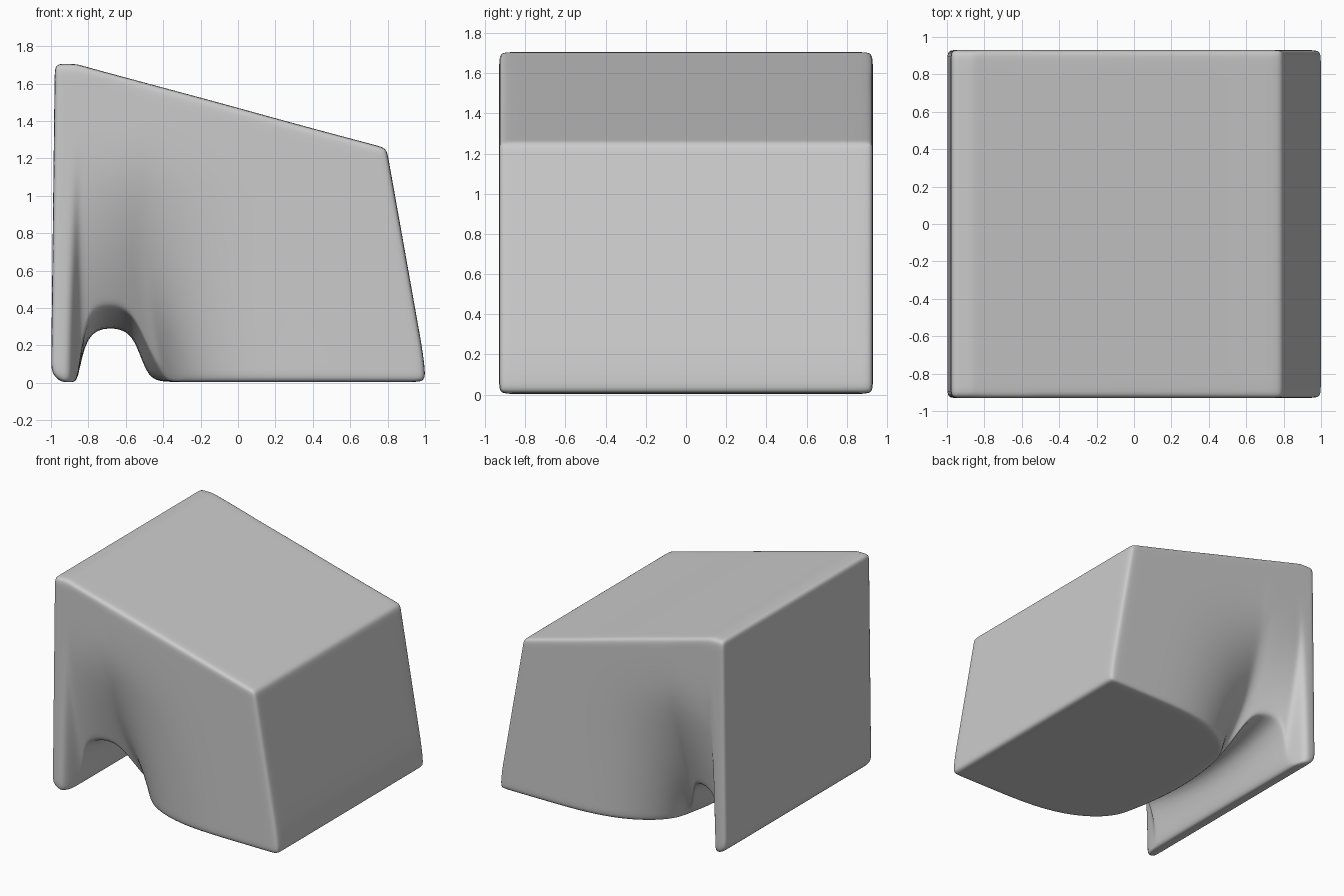
import bpy, bmesh, math

if "Cube" in bpy.data.objects:
    bpy.data.objects.remove(bpy.data.objects["Cube"])

# Lattice stations: tight pairs near the ends hold the rounded edges
XS = [-1, -.945, -.885, -.855, -.815, -.69, -.58, -.535, -.49, -.42, -.3, -.1, .2, .6, .93, 1]
TS = [-1, -.94, -.6, 0, .6, .94, 1]
VS = [0, .05, .14, .26, .4, .55, .7, .85, .955, 1]
FLOOR = {-1: .05, -.945: .0, -.815: .25, -.69: .285, -.58: .26, -.535: .16, -.49: .03}


def hollow(x, z):
    """Depth of the side hollow around the notch."""
    if x < -.86 or z > 1.25:
        return 0
    if x > -.5:
        fx = max(0, (.3 - x) / .8) ** 2.4
    else:
        fx = .45 + .55 * (x + .86) / .36
    return .45 * fx * max(0, 1 - z / 1.2) ** 1.4


def place(u, t, v):
    """Map a lattice point onto the wedge with its notch and hollows."""
    bottom = FLOOR.get(u, .005)
    if -.83 < u < -.56:
        bottom += .13 * t * t            # notch ceiling rises towards the sides
    top_x = u * .8 if u > 0 else u
    top = min(1.705, 1.705 - .269 * (top_x + .87))
    z = bottom + v * (top - bottom)
    x = u
    if u > 0:
        x *= 1 - .178 * max(0, z - .1)   # leaning right face
    elif u < -.8:
        x += .012 * z * (-u - .8) / .2
    if u > -.8:                          # curved left edge of the body foot
        x += .1 * t * t * math.exp(-((u + .5) / .13) ** 2) * max(0, 1 - z / .5)
    return x, t * (.93 - hollow(u, z)), z


# Closed shell made from the six sides of the lattice
bm = bmesh.new()
verts = {}


def vert(i, j, k):
    if (i, j, k) not in verts:
        verts[i, j, k] = bm.verts.new(place(XS[i], TS[j], VS[k]))
    return verts[i, j, k]


size = [len(XS) - 1, len(TS) - 1, len(VS) - 1]
for axis in range(3):
    a, b = (axis + 1) % 3, (axis + 2) % 3
    for end in (0, size[axis]):
        for p in range(size[a]):
            for q in range(size[b]):
                quad = []
                for dp, dq in ((0, 0), (1, 0), (1, 1), (0, 1)):
                    c = [0, 0, 0]
                    c[axis], c[a], c[b] = end, p + dp, q + dq
                    quad.append(vert(*c))
                bm.faces.new(quad)
bmesh.ops.recalc_face_normals(bm, faces=bm.faces)
for f in bm.faces:
    f.smooth = True

mesh = bpy.data.meshes.new("notched_block")
bm.to_mesh(mesh)
bm.free()
block = bpy.data.objects.new("notched_block", mesh)
bpy.context.collection.objects.link(block)

# Rounded surface
sub = block.modifiers.new("rounding", 'SUBSURF')
sub.levels = sub.render_levels = 2
